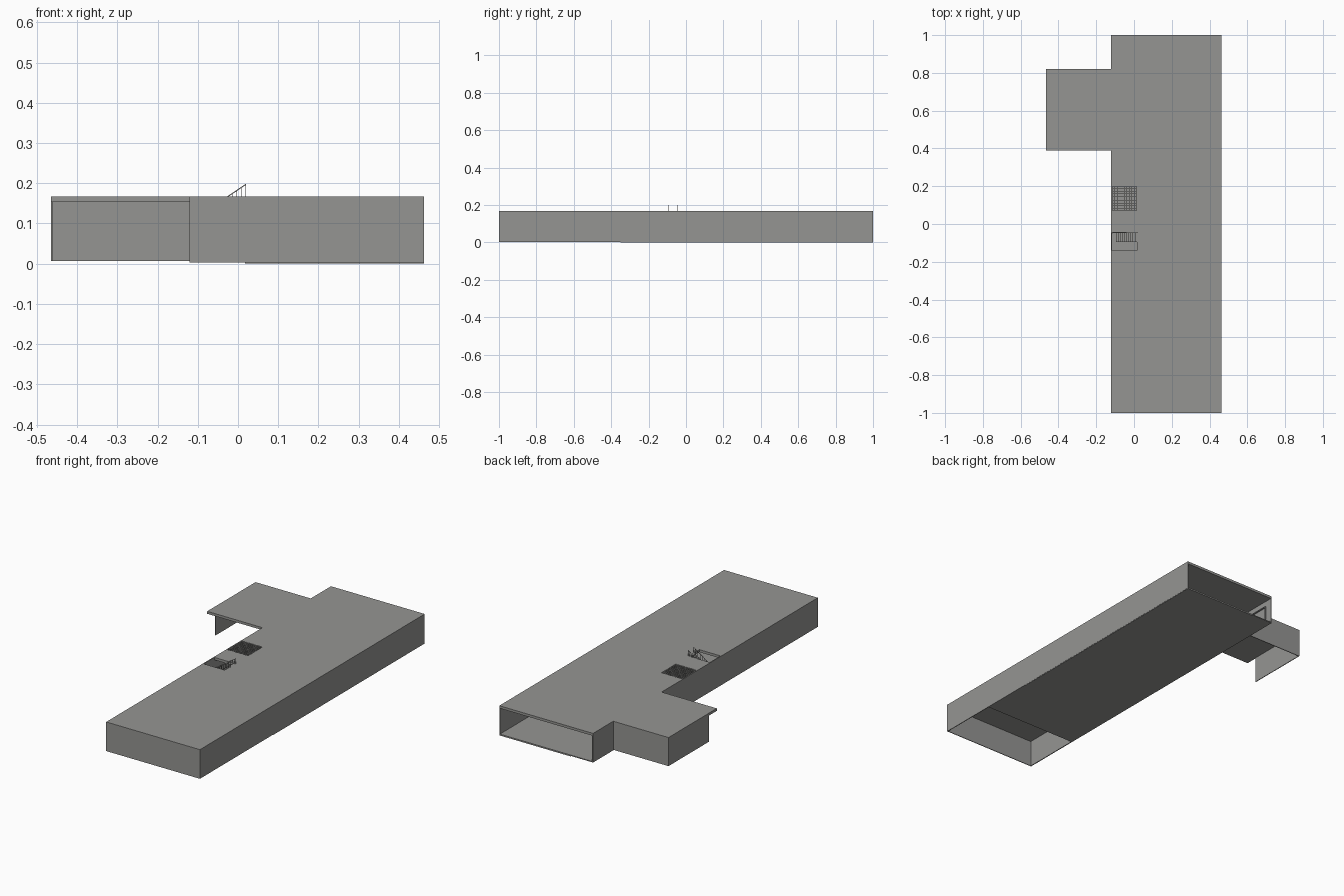
import bpy, bmesh

if "Cube" in bpy.data.objects:
    bpy.data.objects.remove(bpy.data.objects["Cube"])

grey = bpy.data.materials.new("concrete_grey")
grey.diffuse_color = (0.30, 0.30, 0.29, 1)
grey.use_nodes = True
grey.node_tree.nodes["Principled BSDF"].inputs["Base Color"].default_value = grey.diffuse_color


def finish(name, bm):
    bmesh.ops.recalc_face_normals(bm, faces=bm.faces)
    me = bpy.data.meshes.new(name)
    bm.to_mesh(me)
    bm.free()
    me.materials.append(grey)
    ob = bpy.data.objects.new(name, me)
    bpy.context.collection.objects.link(ob)
    return ob


def add_box(bm, x0, x1, y0, y1, z0, z1):
    vs = bmesh.ops.create_cube(bm, size=1)["verts"]
    for v in vs:
        v.co.x = x1 if v.co.x > 0 else x0
        v.co.y = y1 if v.co.y > 0 else y0
        v.co.z = z1 if v.co.z > 0 else z0


def add_prism(bm, pts, y0, y1):
    """Side profile in x/z pushed through from y0 to y1."""
    face = bm.faces.new([bm.verts.new((x, y0, z)) for x, z in pts])
    ext = bmesh.ops.extrude_face_region(bm, geom=[face])["geom"]
    for v in ext:
        if isinstance(v, bmesh.types.BMVert):
            v.co.y = y1


def boxes(name, *dims):
    bm = bmesh.new()
    for d in dims:
        add_box(bm, *d)
    return finish(name, bm)


XL, XA, XR = -0.12, -0.465, 0.463
TOP, UNDER, T = 0.167, 0.153, 0.004

# Roof slab: grid of cells, leaving out the stairwell and the grating opening
xs = [XA, XL, XL + T, 0.015, XR]
ys = [-1, -0.14, -0.045, 0.07, 0.20, 0.39, 0.82, 1]
bm = bmesh.new()
grid = {(i, j): bm.verts.new((x, y, TOP)) for i, x in enumerate(xs) for j, y in enumerate(ys)}
for i in range(len(xs) - 1):
    for j in range(len(ys) - 1):
        outside = i == 0 and j != 5
        hole = i == 2 and j in (1, 3)
        if not (outside or hole):
            bm.faces.new([grid[i, j], grid[i + 1, j], grid[i + 1, j + 1], grid[i, j + 1]])
for v in list(bm.verts):
    if not v.link_faces:
        bm.verts.remove(v)
geo = bmesh.ops.extrude_face_region(bm, geom=bm.faces[:])["geom"]
for v in geo:
    if isinstance(v, bmesh.types.BMVert):
        v.co.z = UNDER
finish("roof_slab", bm)

# Hall walls; the back end stays open
Z0 = 0.003
boxes("hall_front_wall", (XL, XR, -1, -1 + T, Z0, TOP))
boxes("hall_right_wall", (XR - T, XR, -1, 1, Z0, TOP))
boxes("hall_left_wall", (XL - 0.001, XL + T, -1, 1, Z0, UNDER))
boxes("left_wall_edge", (XL - 0.001, XL, -1, 0.39, UNDER, TOP), (XL - 0.001, XL, 0.82, 1, UNDER, TOP))

# Floor plates, leaving the front end open underneath
boxes("hall_floor", (XL, XR, -0.66, 1, 0.003, 0.008))
boxes("lower_floor_plate", (0.018, XR - 0.001, -0.35, 1, 0, 0.0035))

# Side annex with open front and no floor
boxes("annex_left_wall", (XA, XA + T, 0.46, 0.82, 0.006, UNDER))
boxes("annex_back_wall", (XA, XL, 0.82 - T, 0.82, 0.006, UNDER))

# Small frame on the inner left wall near the open end
boxes("inner_frame",
      (XL + T, XL + 0.012, 0.84, 0.845, 0.008, 0.12),
      (XL + T, XL + 0.012, 0.955, 0.96, 0.008, 0.12),
      (XL + T, XL + 0.012, 0.84, 0.96, 0.115, 0.12))

# Grating in the roof opening
bm = bmesh.new()
N, W = 10, 0.0012
for k in range(N + 1):
    x = XL + T + (0.131) * k / N
    y = 0.07 + 0.13 * k / N
    add_box(bm, x - W, x + W, 0.07, 0.20, TOP - 0.010, TOP)
    add_box(bm, XL + T, 0.015, y - W, y + W, TOP - 0.010, TOP)
finish("roof_grating", bm)


# Half-turn stair: two flights and a landing
def flight(name, xa, xb, za, zb, y0, y1, n=10):
    dx, dz = (xb - xa) / n, (zb - za) / n
    pts = [(xa, za)]
    for k in range(n):
        pts += [(xa + dx * k, za + dz * (k + 1)), (xa + dx * (k + 1), za + dz * (k + 1))]
    pts += [(xb, zb - 0.012), (xa + dx, za)]
    bm = bmesh.new()
    add_prism(bm, pts, y0, y1)
    finish(name, bm)


MID = 0.084
flight("upper_flight", -0.095, 0.015, MID, TOP - 0.001, -0.094, -0.047)
flight("lower_flight", 0.015, -0.095, 0.008, MID, -0.14, -0.096)
boxes("stair_landing", (XL + T, -0.095, -0.14, -0.047, MID - 0.006, MID))

# Sloping handrails with balusters along the upper flight
for name, y in (("railing_outer", -0.0465), ("railing_inner", -0.0955)):
    bm = bmesh.new()
    x0, x1, zt = -0.115, 0.02, 0.199
    slope = 0.68
    z0 = zt - slope * (x1 - x0)
    add_prism(bm, [(x0, z0), (x1, zt), (x1, zt - 0.003), (x0, z0 - 0.003)], y - 0.001, y + 0.001)
    for k in range(13):
        x = x0 + 0.001 + (x1 - x0 - 0.002) * k / 12
        z = z0 + slope * (x - x0) - 0.001
        add_box(bm, x - 0.0008, x + 0.0008, y - 0.0008, y + 0.0008, z - 0.034, z)
    finish(name, bm)
